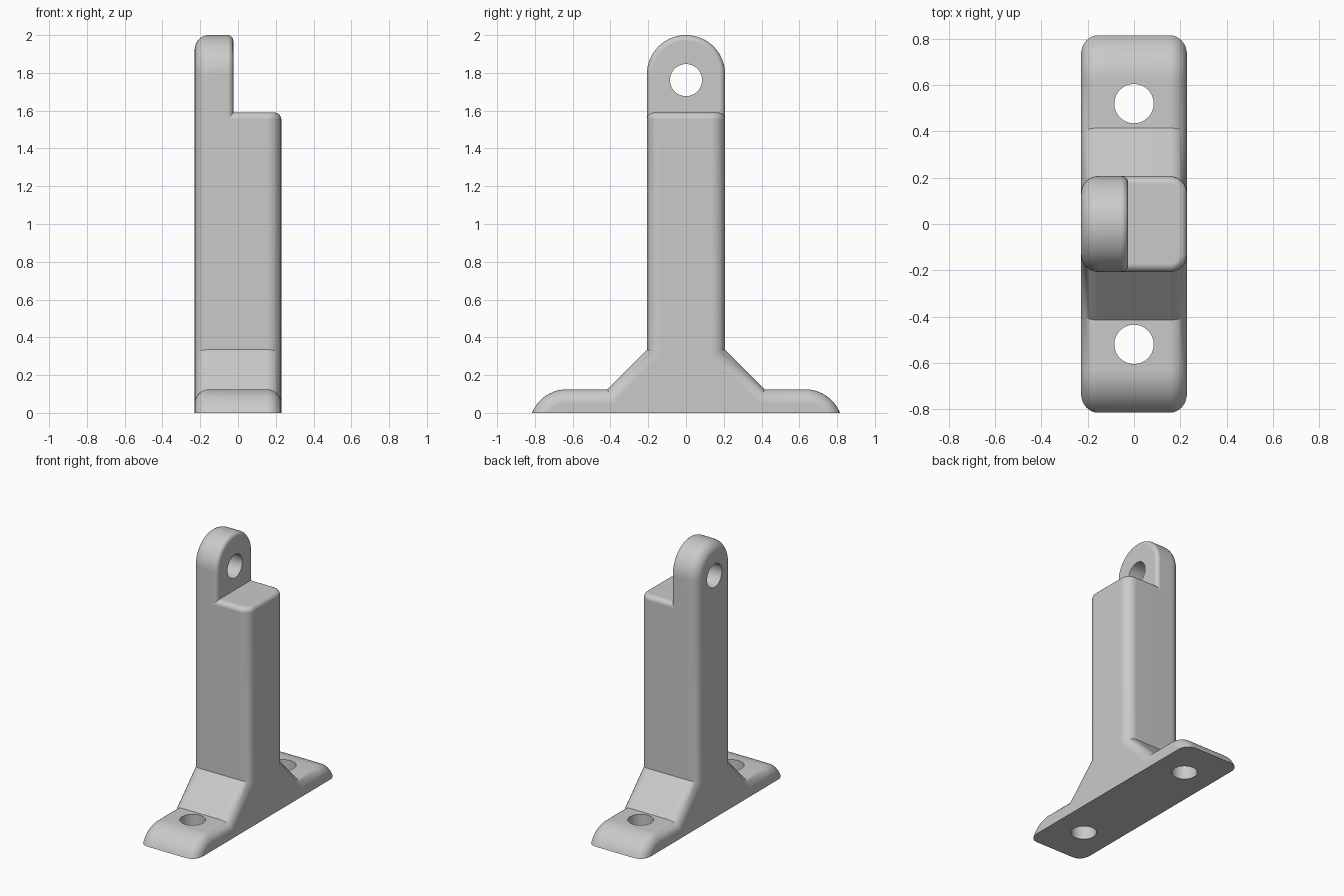
import bpy, bmesh
from math import sin, cos, radians, pi
from mathutils import Vector, Matrix

cube = bpy.data.objects.get("Cube")
if cube:
    bpy.data.objects.remove(cube, do_unlink=True)

HALF_X, HALF_Y = 0.229, 0.207
SHOULDER, EAR_BASE, FOOT_TOP = 1.59, 1.54, 0.125
TOE_R = 0.2
TOE_Z = FOOT_TOP - TOE_R
HOLE_R = 0.085

grey = bpy.data.materials.new("light grey")
grey.use_nodes = True
grey.diffuse_color = (0.59, 0.59, 0.59, 1)
grey.node_tree.nodes["Principled BSDF"].inputs["Base Color"].default_value = grey.diffuse_color


def arc(cy, cz, r, n):
    """Quarter arc from the side to the top."""
    angles = [pi / 2 * i / n for i in range(n + 1)]
    return [Vector((cy + r * cos(a), cz + r * sin(a))) for a in angles]


def mirrored(half):
    """Close a right-hand half outline with its mirror image."""
    return half + [Vector((-p.x, p.y)) for p in reversed(half) if p.x > 1e-4]


def inset(outline, amount, flat):
    """Move the outline inward, leaving level edges at the flat heights in place."""
    n, lines = len(outline), []
    for i, p in enumerate(outline):
        q = outline[(i + 1) % n]
        d = (q - p).normalized()
        fixed = any(abs(p.y - z) < 1e-5 and abs(q.y - z) < 1e-5 for z in flat)
        lines.append((Vector((-d.y, d.x)), 0 if fixed else amount))
    result = []
    for i, p in enumerate(outline):
        (n1, o1), (n2, o2) = lines[i - 1], lines[i]
        result.append(p + Matrix((n1, n2)).inverted() @ Vector((o1, o2)))
    return result


def rounded_slab(outline, x0, x1, r0, r1, flat, steps=8):
    """Extrude a side outline along x with a fillet at each end."""
    quarter = [pi / 2 * i / steps for i in range(steps + 1)]
    sections = [(x0 + r0 * (1 - cos(a)), r0 * (1 - sin(a))) for a in quarter]
    sections += [(x1 - r1 * (1 - cos(a)), r1 * (1 - sin(a))) for a in reversed(quarter)]
    bm = bmesh.new()
    rings = [[bm.verts.new((x, p.x, p.y)) for p in inset(outline, o, flat)] for x, o in sections]
    n = len(outline)
    for a, b in zip(rings, rings[1:]):
        for i in range(n):
            j = (i + 1) % n
            bm.faces.new((a[i], a[j], b[j], b[i]))
    bm.faces.new(rings[0])
    bm.faces.new(rings[-1])
    bmesh.ops.recalc_face_normals(bm, faces=bm.faces)
    # Merge each level strip into one face
    for z in flat:
        strip = [f for f in bm.faces if all(abs(v.co.z - z) < 1e-5 for v in f.verts)]
        bmesh.ops.dissolve_faces(bm, faces=strip, use_verts=False)
    return bm


def finish(bm, name):
    bmesh.ops.recalc_face_normals(bm, faces=bm.faces)
    mesh = bpy.data.meshes.new(name)
    bm.to_mesh(mesh)
    bm.free()
    mesh.materials.append(grey)
    obj = bpy.data.objects.new(name, mesh)
    bpy.context.collection.objects.link(obj)
    return obj


def drill(obj, location, rotation):
    bpy.ops.mesh.primitive_cylinder_add(vertices=48, radius=HOLE_R, depth=0.6,
                                        location=location, rotation=rotation)
    cutter = bpy.context.object
    cutter.data.materials.append(grey)
    cutter.hide_render = True
    mod = obj.modifiers.new("hole", 'BOOLEAN')
    mod.operation, mod.solver, mod.object = 'DIFFERENCE', 'EXACT', cutter
    bpy.context.view_layer.objects.active = obj
    bpy.ops.object.modifier_apply(modifier=mod.name)
    bpy.data.objects.remove(cutter, do_unlink=True)


# Column with gussets and two rounded feet
half = arc(0.63, TOE_Z, TOE_R, 16)
half += [Vector((0.415, FOOT_TOP)), Vector((HALF_Y, 0.335)), Vector((HALF_Y, SHOULDER))]
bm = rounded_slab(mirrored(half), -HALF_X, HALF_X, 0.075, 0.075, (TOE_Z, SHOULDER))

# Soft rim around the shoulder
rim = [e for e in bm.edges if all(abs(v.co.z - SHOULDER) < 1e-5 for v in e.verts)]
bmesh.ops.bevel(bm, geom=rim, offset=0.035, offset_type='OFFSET', segments=5,
                profile=0.5, affect='EDGES', clamp_overlap=False)

# Flat underside
cut = bmesh.ops.bisect_plane(bm, geom=bm.verts[:] + bm.edges[:] + bm.faces[:],
                             plane_co=(0, 0, 0), plane_no=(0, 0, 1), clear_inner=True)
bmesh.ops.contextual_create(bm, geom=[g for g in cut["geom_cut"]
                                      if isinstance(g, bmesh.types.BMEdge)])
post = finish(bm, "post_and_feet")
for side in (-1, 1):
    drill(post, (0, side * 0.52, 0), (0, 0, 0))

# Upright ear with a cross hole
half = [Vector((HALF_Y, EAR_BASE))] + arc(0, 2 - HALF_Y, HALF_Y, 16)
ear = finish(rounded_slab(mirrored(half), -HALF_X, -0.025, 0.075, 0.03, (EAR_BASE,)),
             "pivot_ear")
drill(ear, (-0.13, 0, 1.762), (0, pi / 2, 0))

# Smooth fillets, crisp corners
for obj in (post, ear):
    bpy.ops.object.select_all(action='DESELECT')
    obj.select_set(True)
    bpy.context.view_layer.objects.active = obj
    bpy.ops.object.shade_smooth_by_angle(angle=radians(30))
    normals = obj.modifiers.new("even shading", 'WEIGHTED_NORMAL')
    normals.keep_sharp = True
